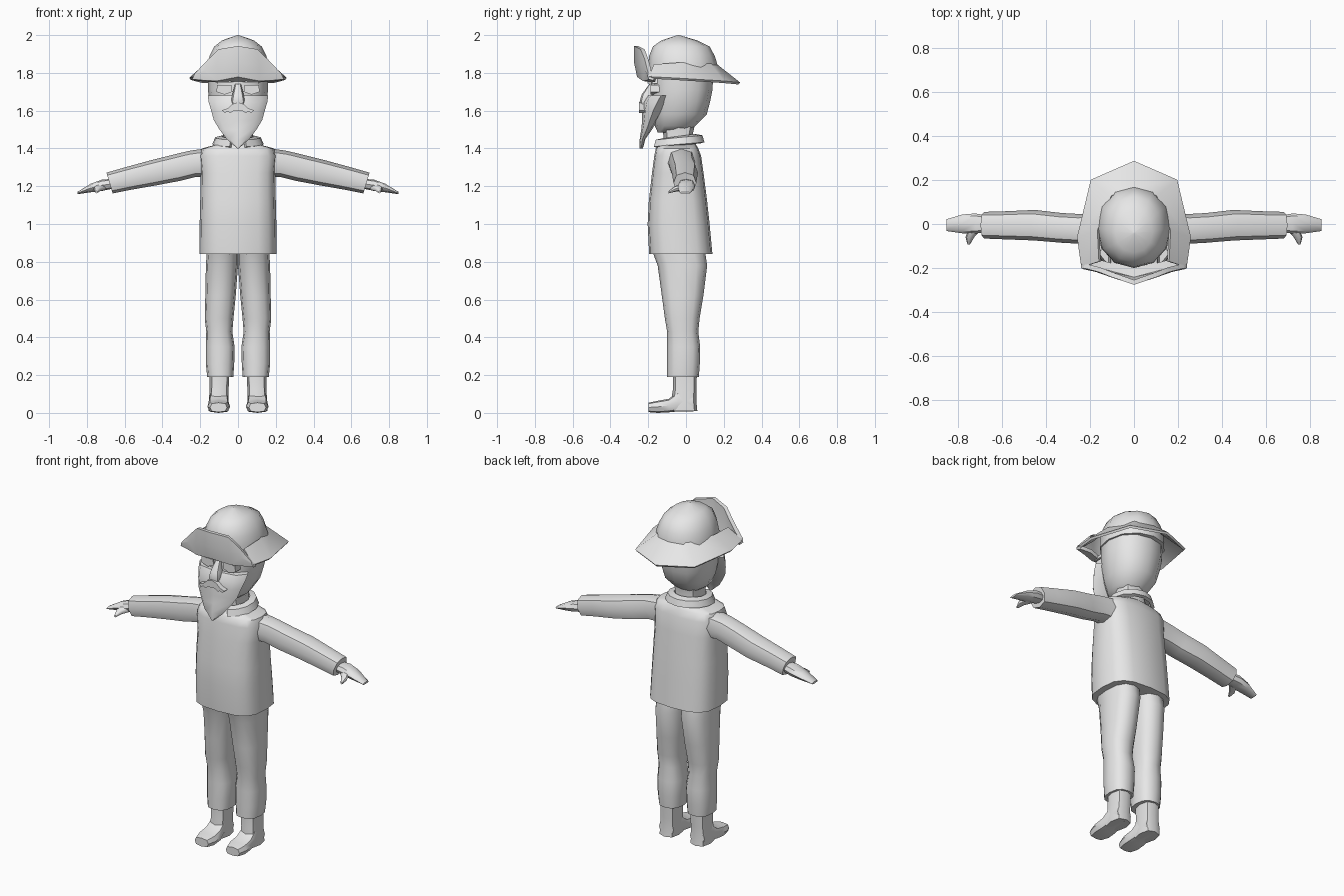
import bpy, bmesh, math

grey = bpy.data.materials.new("plain grey")
grey.diffuse_color = (0.8, 0.8, 0.8, 1)


def finish(name, bm, mirror=False, thick=0, angle=45):
    bmesh.ops.remove_doubles(bm, verts=bm.verts, dist=0.0005)
    bmesh.ops.recalc_face_normals(bm, faces=bm.faces)
    me = bpy.data.meshes.new(name)
    bm.to_mesh(me)
    bm.free()
    me.materials.append(grey)
    ob = bpy.data.objects.new(name, me)
    bpy.context.collection.objects.link(ob)
    bpy.ops.object.select_all(action='DESELECT')
    ob.select_set(True)
    bpy.context.view_layer.objects.active = ob
    if mirror:
        ob.modifiers.new("mirror", 'MIRROR').use_clip = True
        bpy.ops.object.modifier_apply(modifier="mirror")
    if thick:
        m = ob.modifiers.new("thickness", 'SOLIDIFY')
        m.thickness = thick
        m.offset = 0
        bpy.ops.object.modifier_apply(modifier="thickness")
    bpy.ops.object.shade_smooth_by_angle(angle=math.radians(angle))
    return ob


def loft(name, rings, axis=2, n=12, power=2.4, shear=0, **kw):
    """Rings (t, a0, a1, b0, b1) along an axis, joined and capped."""
    bm = bmesh.new()
    loops = []
    for t, a0, a1, b0, b1 in rings:
        loop = []
        for i in range(n):
            c, s = math.cos(2 * math.pi * i / n), math.sin(2 * math.pi * i / n)
            c = math.copysign(abs(c) ** (2 / power), c)
            s = math.copysign(abs(s) ** (2 / power), s)
            a = (a0 + a1) / 2 + c * (a1 - a0) / 2
            db = s * (b1 - b0) / 2
            b, tt = (b0 + b1) / 2 + db, t + shear * db
            loop.append(bm.verts.new([(tt, a, b), (a, tt, b), (a, b, tt)][axis]))
        loops.append(loop)
    for p, q in zip(loops, loops[1:]):
        for i in range(n):
            j = (i + 1) % n
            bm.faces.new((p[i], p[j], q[j], q[i]))
    bm.faces.new(loops[0])
    bm.faces.new(loops[-1])
    return finish(name, bm, **kw)


def sheet(name, rows, **kw):
    """Open grid of points, thickened."""
    bm = bmesh.new()
    g = [[bm.verts.new(p) for p in r] for r in rows]
    for p, q in zip(g, g[1:]):
        for i in range(len(p) - 1):
            bm.faces.new((p[i], p[i + 1], q[i + 1], q[i]))
    return finish(name, bm, **kw)


def plate(name, outline, y0, y1, **kw):
    """Outline in x, z pushed from y0 to y1."""
    bm = bmesh.new()
    f = bm.faces.new([bm.verts.new((x, y0, z)) for x, z in outline])
    r = bmesh.ops.extrude_face_region(bm, geom=[f])
    for v in r["geom"]:
        if isinstance(v, bmesh.types.BMVert):
            v.co.y = y1
    # the wall on the mirror plane is dropped
    bmesh.ops.delete(bm, geom=[w for w in bm.faces if all(abs(v.co.x) < 1e-5 for v in w.verts)],
                     context='FACES')
    return finish(name, bm, **kw)


# Jumper body and sleeves
loft("torso", [(0.84, -0.205, 0.205, -0.195, 0.14), (1.0, -0.203, 0.203, -0.203, 0.125),
               (1.12, -0.2, 0.2, -0.197, 0.112), (1.27, -0.197, 0.197, -0.18, 0.093),
               (1.36, -0.205, 0.205, -0.168, 0.08), (1.4, -0.19, 0.19, -0.16, 0.065),
               (1.425, -0.1, 0.1, -0.14, 0.05)], n=16, power=3)
loft("sleeve", [(0.15, -0.1, 0.05, 1.25, 1.40), (0.24, -0.09, 0.045, 1.25, 1.387),
                (0.33, -0.085, 0.05, 1.228, 1.365), (0.45, -0.075, 0.064, 1.205, 1.335),
                (0.58, -0.07, 0.058, 1.182, 1.30), (0.68, -0.066, 0.055, 1.162, 1.272)],
     axis=0, shear=0.3, n=8, mirror=True)
loft("hand", [(0.65, -0.035, 0.035, 1.19, 1.24), (0.72, -0.043, 0.048, 1.175, 1.235),
              (0.78, -0.042, 0.043, 1.168, 1.213), (0.85, -0.032, 0.022, 1.158, 1.17)],
     axis=0, n=8, mirror=True)
loft("thumb", [(-0.02, 0.69, 0.75, 1.178, 1.215), (-0.06, 0.725, 0.765, 1.17, 1.2),
               (-0.092, 0.744, 0.756, 1.162, 1.175)], axis=1, n=8, mirror=True)

# Open collar
arc = [math.radians(-72 + 324 * i / 12) for i in range(13)]
sheet("collar", [[(rx * math.cos(a), -0.04 + ry * math.sin(a), z + 0.012 * math.sin(a)) for a in arc]
                 for rx, ry, z in ((0.085, 0.09, 1.455), (0.115, 0.12, 1.45), (0.128, 0.128, 1.418))],
      thick=0.02)

# Trousers and boots
loft("trouser_leg", [(0.86, 0.0, 0.165, -0.18, 0.10), (0.78, 0.0, 0.17, -0.15, 0.112),
                     (0.62, 0.012, 0.173, -0.128, 0.092), (0.5, 0.024, 0.176, -0.112, 0.072),
                     (0.43, 0.03, 0.168, -0.1, 0.065), (0.35, 0.018, 0.17, -0.1, 0.075),
                     (0.26, 0.02, 0.17, -0.1, 0.073), (0.19, 0.025, 0.163, -0.1, 0.068)],
     n=12, power=2.5, mirror=True)
loft("boot_shaft", [(0.22, 0.045, 0.15, -0.07, 0.058), (0.12, 0.05, 0.15, -0.07, 0.055),
                    (0.06, 0.05, 0.155, -0.08, 0.055), (0.01, 0.05, 0.155, -0.08, 0.06)],
     n=8, power=2.8, mirror=True)
loft("boot_foot", [(0.04, 0.055, 0.15, 0.008, 0.10), (-0.04, 0.05, 0.155, 0.008, 0.115),
                   (-0.09, 0.044, 0.16, 0.003, 0.075), (-0.15, 0.042, 0.162, 0.0, 0.064),
                   (-0.198, 0.058, 0.148, 0.004, 0.054)], axis=1, n=8, power=3, mirror=True)

# Neck and head
loft("neck", [(1.40, -0.085, 0.085, -0.12, 0.05), (1.47, -0.078, 0.078, -0.12, 0.035),
              (1.54, -0.085, 0.085, -0.13, 0.05)], n=8)
loft("head", [(1.485, -0.05, 0.05, -0.15, 0.015), (1.52, -0.1, 0.1, -0.165, 0.05),
              (1.58, -0.132, 0.132, -0.18, 0.11), (1.65, -0.15, 0.15, -0.185, 0.128),
              (1.71, -0.16, 0.16, -0.185, 0.14), (1.80, -0.16, 0.16, -0.185, 0.145)],
     n=12, power=2.3)
loft("nose", [(1.61, -0.03, 0.03, -0.235, -0.17), (1.65, -0.038, 0.038, -0.245, -0.17),
              (1.685, -0.03, 0.03, -0.235, -0.17), (1.74, -0.016, 0.016, -0.195, -0.17)], n=8)
plate("eyebrow", [(0.035, 1.748), (0.11, 1.745), (0.105, 1.768), (0.04, 1.768)],
      -0.205, -0.15, mirror=True)
plate("eye", [(0.03, 1.70), (0.07, 1.685), (0.115, 1.70), (0.11, 1.735), (0.035, 1.735)],
      -0.187, -0.14, mirror=True)

# Beard with pointed tip, and moustache
loft("beard", [(1.40, -0.004, 0.004, -0.247, -0.228), (1.45, -0.06, 0.06, -0.245, -0.215),
               (1.50, -0.098, 0.098, -0.237, -0.18), (1.55, -0.128, 0.128, -0.232, -0.15),
               (1.60, -0.142, 0.142, -0.232, -0.115), (1.645, -0.155, 0.155, -0.228, -0.075),
               (1.68, -0.16, 0.16, -0.205, -0.06)], n=8, power=2.2)
plate("moustache", [(0, 1.645), (0.03, 1.635), (0.055, 1.612), (0.085, 1.602), (0.07, 1.588),
                    (0.055, 1.595), (0.04, 1.588), (0.02, 1.602), (0, 1.598)],
      -0.25, -0.2, mirror=True)

# Hat: crown, sloping brim, and front brim folded up
loft("hat_crown", [(1.775, -0.17, 0.17, -0.2, 0.17), (1.84, -0.165, 0.165, -0.2, 0.168),
                   (1.89, -0.15, 0.15, -0.195, 0.152), (1.94, -0.125, 0.125, -0.175, 0.125),
                   (1.972, -0.085, 0.085, -0.13, 0.06), (2.0, -0.004, 0.004, -0.044, -0.036)],
     n=12, power=2.1)
sheet("hat_brim", [[(0, 0.16, 1.84), (0.1, 0.125, 1.845), (0.162, -0.03, 1.85), (0.155, -0.17, 1.84)],
                   [(0, 0.282, 1.744), (0.193, 0.198, 1.752), (0.254, -0.06, 1.768),
                    (0.235, -0.195, 1.775)]], mirror=True, thick=0.014)
sheet("hat_front_flap", [[(0, -0.185, 1.765), (0.1, -0.18, 1.76), (0.17, -0.16, 1.765), (0.236, -0.17, 1.77)],
                         [(0, -0.25, 1.785), (0.11, -0.22, 1.765), (0.175, -0.2, 1.768), (0.24, -0.19, 1.775)],
                         [(0, -0.265, 1.86), (0.11, -0.228, 1.84), (0.17, -0.207, 1.815), (0.234, -0.193, 1.785)],
                         [(0, -0.265, 1.942), (0.1, -0.23, 1.925), (0.155, -0.208, 1.87), (0.225, -0.19, 1.795)]],
      mirror=True, thick=0.022)
